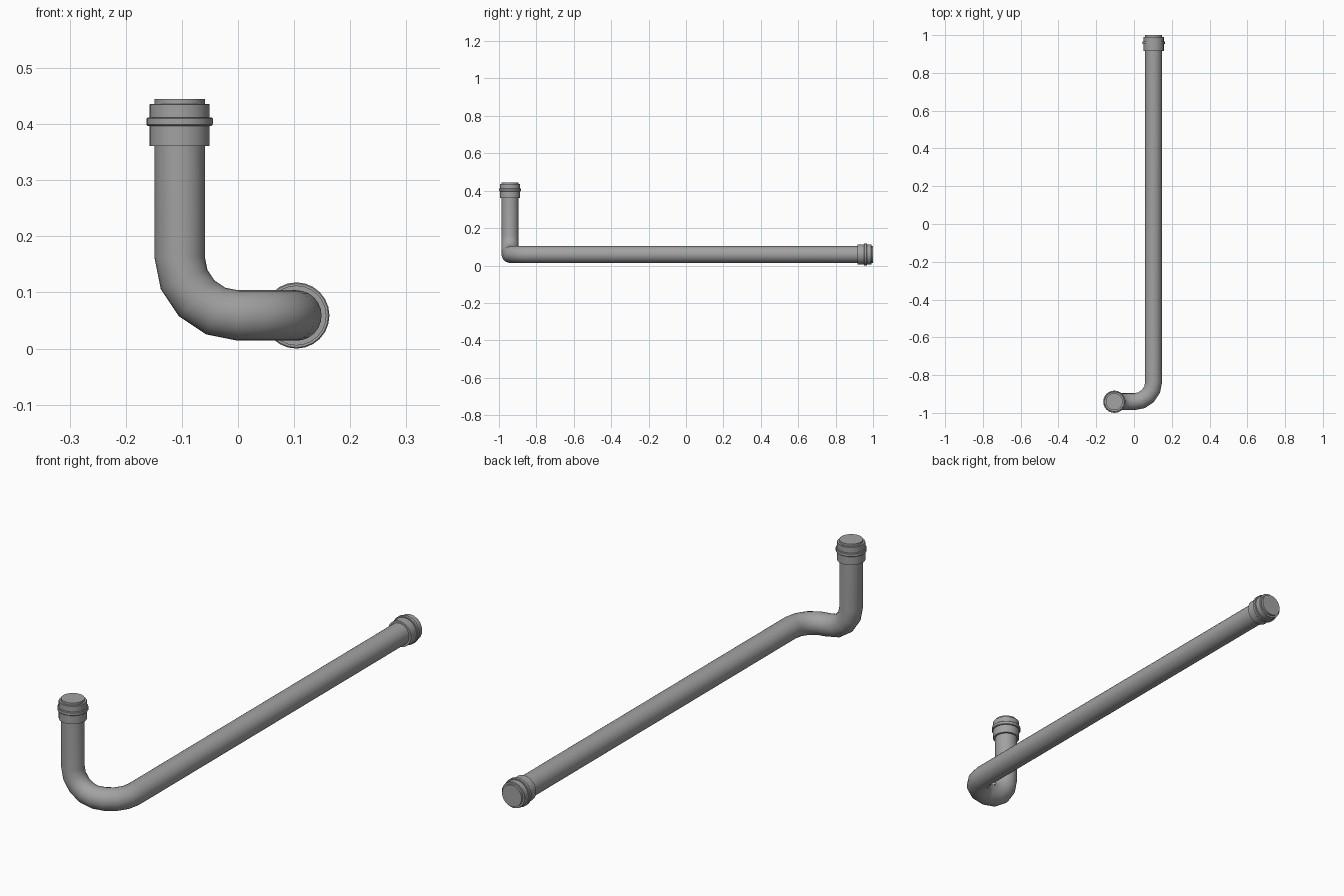
import bpy, bmesh, math
from mathutils import Matrix, Vector

SIDES = 24
PIPE_R, BEND_R = 0.045, 0.104
OFF_X, FRONT_Y, LOW_Z = 0.104, -0.941, 0.059
TOP_Z, BACK_Y = 0.445, 1.0

cube = bpy.data.objects.get("Cube")
if cube:
    bpy.data.objects.remove(cube)

grey = bpy.data.materials.new("pipe_grey")
grey.use_nodes = True
colour = (0.36, 0.36, 0.36, 1)
grey.diffuse_color = colour
grey.node_tree.nodes["Principled BSDF"].inputs["Base Color"].default_value = colour


def finish(bm, name, matrix=Matrix()):
    bmesh.ops.recalc_face_normals(bm, faces=bm.faces)
    mesh = bpy.data.meshes.new(name)
    bm.to_mesh(mesh)
    bm.free()
    mesh.materials.append(grey)
    obj = bpy.data.objects.new(name, mesh)
    bpy.context.collection.objects.link(obj)
    obj.matrix_world = matrix
    bpy.ops.object.select_all(action='DESELECT')
    obj.select_set(True)
    bpy.context.view_layer.objects.active = obj
    bpy.ops.object.shade_smooth_by_angle(angle=math.radians(35))


def straight(bm, edges, vec):
    geom = bmesh.ops.extrude_edge_only(bm, edges=edges)["geom"]
    verts = [g for g in geom if isinstance(g, bmesh.types.BMVert)]
    bmesh.ops.translate(bm, verts=verts, vec=vec)
    return [g for g in geom if isinstance(g, bmesh.types.BMEdge)]


def bend(bm, edges, centre, axis, steps=4):
    turn = Matrix.Rotation(math.pi / 2 / steps, 3, axis)
    for _ in range(steps):
        geom = bmesh.ops.extrude_edge_only(bm, edges=edges)["geom"]
        verts = [g for g in geom if isinstance(g, bmesh.types.BMVert)]
        bmesh.ops.rotate(bm, verts=verts, cent=centre, matrix=turn)
        edges = [g for g in geom if isinstance(g, bmesh.types.BMEdge)]
    return edges


# Bent pipe: down, round to the left, round to the back, then a long run
bm = bmesh.new()
bmesh.ops.create_circle(bm, segments=SIDES, radius=PIPE_R,
                        matrix=Matrix.Translation((-OFF_X, FRONT_Y, TOP_Z)))
rim = list(bm.edges)
end = straight(bm, rim, Vector((0, 0, LOW_Z + BEND_R - TOP_Z)))
end = bend(bm, end, (BEND_R - OFF_X, FRONT_Y, LOW_Z + BEND_R), Vector((0, -1, 0)))
end = bend(bm, end, (OFF_X - BEND_R, FRONT_Y + BEND_R, LOW_Z), Vector((0, 0, 1)))
end = straight(bm, end, Vector((0, BACK_Y - FRONT_Y - BEND_R, 0)))
bmesh.ops.edgeloop_fill(bm, edges=rim)
bmesh.ops.edgeloop_fill(bm, edges=end)
finish(bm, "bent_pipe")


# End fittings: sleeve with a raised band, turned from one profile (radius, height)
def fitting(name, matrix):
    profile = [(0.045, -0.084), (0.0535, -0.084), (0.0535, -0.048),
               (0.057, -0.048), (0.059, -0.046), (0.059, -0.035), (0.057, -0.033),
               (0.0535, -0.033), (0.0535, -0.010), (0.0525, -0.009), (0.045, -0.009)]
    bm = bmesh.new()
    verts = [bm.verts.new((r, 0, z)) for r, z in profile]
    edges = [bm.edges.new(pair) for pair in zip(verts, verts[1:])]
    bmesh.ops.spin(bm, geom=verts + edges, cent=(0, 0, 0), axis=(0, 0, 1),
                   angle=2 * math.pi, steps=SIDES)
    bmesh.ops.remove_doubles(bm, verts=bm.verts, dist=0.0001)
    finish(bm, name, matrix)


fitting("top_fitting", Matrix.Translation((-OFF_X, FRONT_Y, TOP_Z)))
fitting("back_fitting", Matrix.Translation((OFF_X, BACK_Y, LOW_Z))
        @ Matrix.Rotation(-math.pi / 2, 4, 'X'))
